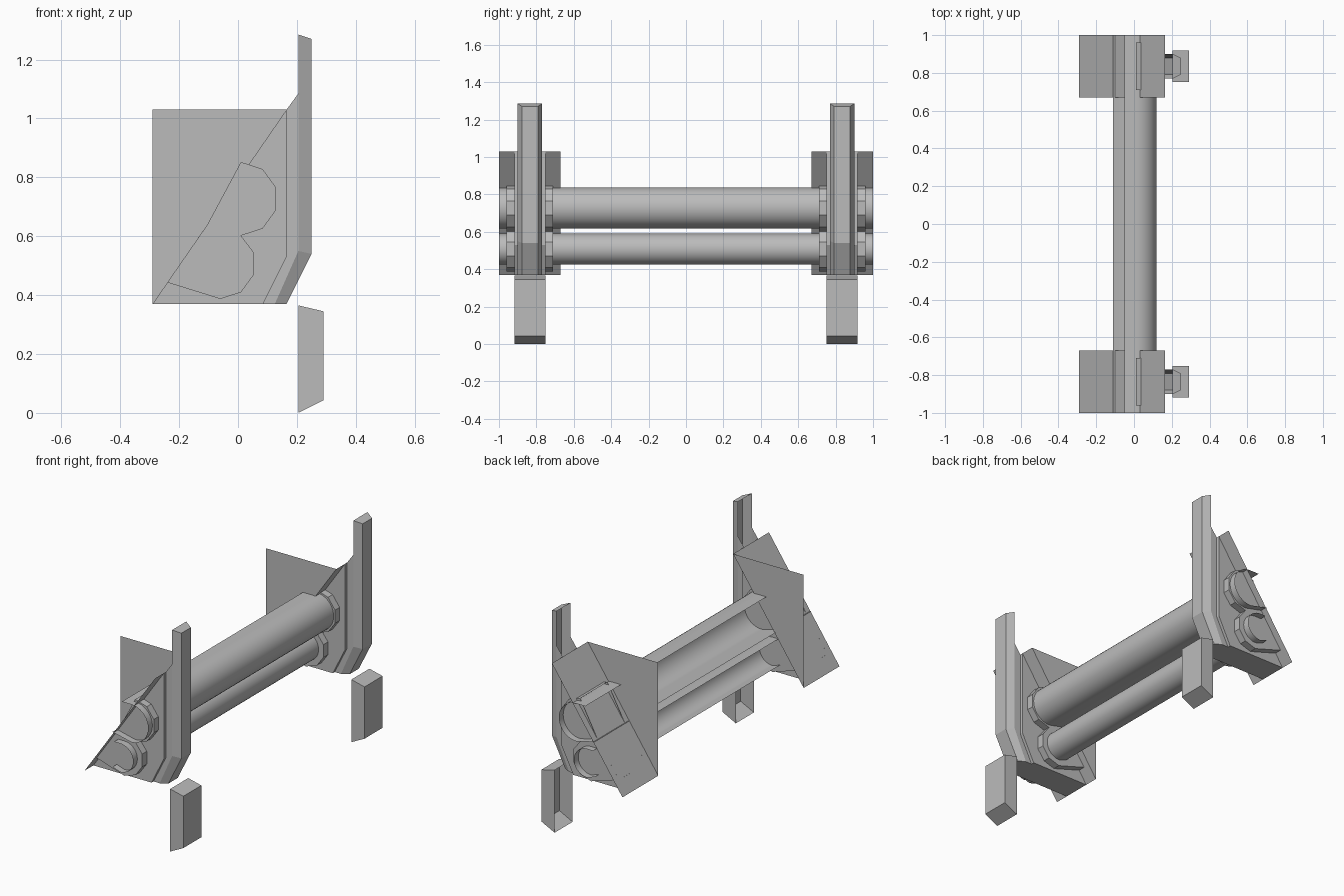
import bpy, bmesh, math

if "Cube" in bpy.data.objects:
    bpy.data.objects.remove(bpy.data.objects["Cube"], do_unlink=True)

grey = bpy.data.materials.new("plain grey")
grey.use_nodes = True
grey.diffuse_color = (0.5, 0.5, 0.5, 1)
grey.node_tree.nodes["Principled BSDF"].inputs["Base Color"].default_value = (0.5, 0.5, 0.5, 1)


def make(name, polys, smooth=False):
    """Object from a list of polygons, each a list of points."""
    bm = bmesh.new()
    for p in polys:
        bm.faces.new([bm.verts.new(c) for c in p])
    bmesh.ops.remove_doubles(bm, verts=bm.verts, dist=1e-4)
    bmesh.ops.recalc_face_normals(bm, faces=bm.faces)
    me = bpy.data.meshes.new(name)
    bm.to_mesh(me)
    bm.free()
    ob = bpy.data.objects.new(name, me)
    bpy.context.collection.objects.link(ob)
    me.materials.append(grey)
    if smooth:
        bpy.ops.object.select_all(action='DESELECT')
        ob.select_set(True)
        bpy.context.view_layer.objects.active = ob
        bpy.ops.object.shade_smooth_by_angle(angle=math.radians(40))
    return ob


def at(profile, y):
    return [(x, y, z) for x, z in profile]


def strip(profile, y0, y1):
    """Faces sweeping an open xz profile from y0 to y1."""
    a, b = at(profile, y0), at(profile, y1)
    return [[a[i], a[i + 1], b[i + 1], b[i]] for i in range(len(a) - 1)]


def half_round(cx, cz, r, n):
    """Half circle facing +x, from top to bottom."""
    return [(cx + r * math.cos(t), cz + r * math.sin(t))
            for t in (math.pi / 2 - math.pi * i / n for i in range(n + 1))]


# Long open-backed pipes with flat lips
UP, LOW = (0.01, 0.727), (-0.06, 0.507)
make("upper_pipe", strip([(-0.05, 0.837)] + half_round(*UP, 0.11, 18)
                         + [(-0.11, 0.645)], -1, 1), True)
make("lower_pipe", strip([(-0.10, 0.59)] + half_round(*LOW, 0.083, 18)
                         + [(-0.11, 0.44)], -1, 1), True)

LO, HI = (-0.29, 0.37), (0.165, 1.03)      # ends of the slanted plate
PITCH = 0.835                               # bracket centre along y

for side, s in (("front", -1), ("back", 1)):
    c = s * PITCH

    # Slanted plate and triangular gusset
    make(side + "_slanted_plate", strip([LO, HI], s * 0.67, s))
    make(side + "_gusset", [at([LO, HI, (LO[0], HI[1])], s * 0.67)])

    # Faceted collar around both pipes, closed at its two ends
    top = half_round(*UP, 0.125, 5)
    low = half_round(*LOW, 0.12, 5)
    # the lower ring starts where it meets the upper one
    low = [p for p in low if p[0] > 0.03 or p[1] < 0.45]
    outline = top + low + [(-0.24, 0.443)]
    polys = strip(outline, s * 0.71, s * 0.96)
    for y in (s * 0.71, s * 0.96):
        polys.append(at(outline + [(-0.105, 0.638)], y))
    make(side + "_collar", polys)

    # Bracket body behind the post
    body = [LO, HI, (0.165, 0.53), (0.085, 0.37)]
    polys = strip(body[1:] + [LO], c - 0.083, c + 0.083)
    polys += [at(body, c - 0.083), at(body, c + 0.083)]
    make(side + "_bracket", polys)

    # Upright post: channel with bevelled front corners, open at the back
    mid = [(0.205, 1.285), (0.205, 0.55), (0.125, 0.37)]
    out = [(0.25, 1.27), (0.25, 0.54), (0.165, 0.37)]
    web = [(0.165, 1.03), (0.205, 1.085), (0.205, 0.55),
           (0.125, 0.37), (0.085, 0.37), (0.165, 0.53)]
    polys = strip(out, c - 0.043, c + 0.043)
    for d in (-1, 1):
        ym, yo = c + d * 0.065, c + d * 0.043
        polys.append(at(web, ym))
        for i in range(2):
            polys.append(at(mid[i:i + 2], ym) + at(out[i:i + 2], yo)[::-1])
    for i in (0, 2):
        m, o = mid[i], out[i]
        polys.append([(m[0], c - 0.065, m[1]), (o[0], c - 0.043, o[1]),
                      (o[0], c + 0.043, o[1]), (m[0], c + 0.065, m[1])])
    polys += strip([(0.085, 0.37), (0.125, 0.37)], c - 0.065, c + 0.065)
    make(side + "_post", polys)

    # Foot block, open at the back
    foot = [(0.205, 0.365), (0.29, 0.345), (0.29, 0.043), (0.205, 0.0)]
    polys = strip(foot, c - 0.083, c + 0.083)
    polys += [at(foot, c - 0.083), at(foot, c + 0.083)]
    make(side + "_foot", polys)
